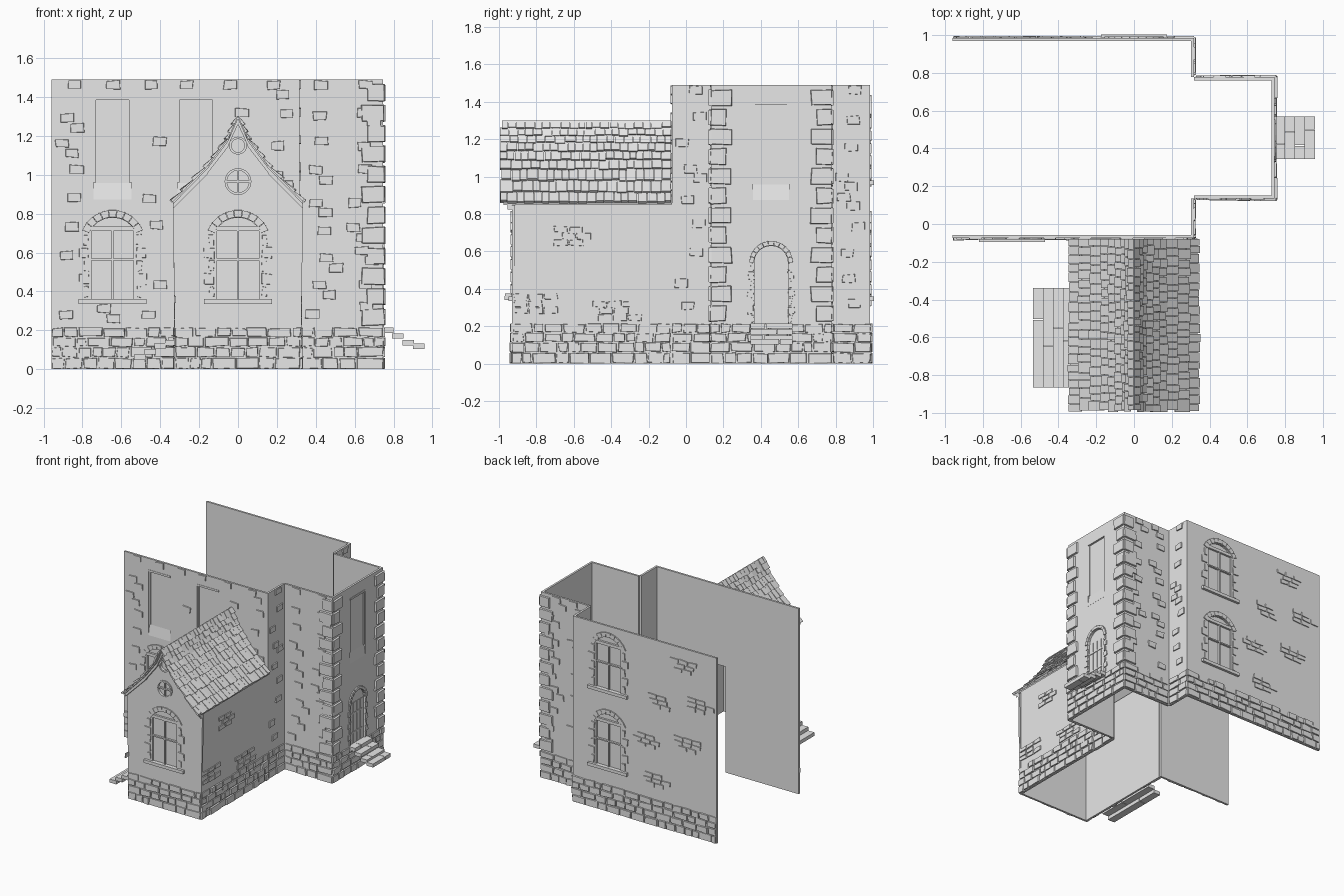
import bpy, bmesh, random
from math import radians, sin, cos, pi, asin
from mathutils import Matrix, Vector

random.seed(4)
if "Cube" in bpy.data.objects:
    bpy.data.objects.remove(bpy.data.objects["Cube"])

GREY = (0.8, 0.8, 0.8, 1)
mat = bpy.data.materials.new("stone grey")
mat.use_nodes = True
mat.diffuse_color = GREY
bsdf = next(n for n in mat.node_tree.nodes if n.type == 'BSDF_PRINCIPLED')
bsdf.inputs["Base Color"].default_value = GREY


# A wall frame F is (angle, offset): u runs along the wall, d points outward
def prism(bm, F, pts, d0, d1, taper=0.0):
    rot = Matrix.Rotation(radians(F[0]), 3, 'Z')
    cu = sum(p[0] for p in pts) / len(pts)
    cz = sum(p[1] for p in pts) / len(pts)
    k = 1 - taper
    back = [bm.verts.new(rot @ Vector((u, -F[1] - d0, z))) for u, z in pts]
    front = [bm.verts.new(rot @ Vector((cu + (u - cu) * k, -F[1] - d1, cz + (z - cz) * k)))
             for u, z in pts]
    n = len(pts)
    bm.faces.new(back[::-1])
    bm.faces.new(front)
    for i in range(n):
        j = (i + 1) % n
        bm.faces.new((back[i], back[j], front[j], front[i]))
    return front


def rect(u0, u1, z0, z1):
    return [(u0, z0), (u1, z0), (u1, z1), (u0, z1)]


def box(bm, F, u0, u1, z0, z1, d0, d1, taper=0.0):
    return prism(bm, F, rect(u0, u1, z0, z1), d0, d1, taper)


def stone(bm, F, u0, u1, z0, z1, depth):
    j = lambda: random.uniform(-0.004, 0.004)
    pts = [(u + j(), max(0, z + j())) for u, z in rect(u0, u1, z0, z1)]
    prism(bm, F, pts, -0.003, depth, 0.07)


def arc(cu, cz, r, a0, a1, n):
    return [(cu + r * cos(a0 + (a1 - a0) * i / n), cz + r * sin(a0 + (a1 - a0) * i / n))
            for i in range(n + 1)]


def ring(bm, F, cu, cz, r0, r1, a0, a1, n, depth, taper=0.0):
    inner, outer = arc(cu, cz, r0, a0, a1, n), arc(cu, cz, r1, a0, a1, n)
    for i in range(n):
        prism(bm, F, [inner[i], outer[i], outer[i + 1], inner[i + 1]], -0.016, depth, taper)


def finish(name, bm):
    bmesh.ops.recalc_face_normals(bm, faces=bm.faces)
    me = bpy.data.meshes.new(name)
    bm.to_mesh(me)
    bm.free()
    me.materials.append(mat)
    ob = bpy.data.objects.new(name, me)
    bpy.context.collection.objects.link(ob)
    return ob


FRONT, RIGHT, LEFT, BACK = (0, 0.075), (90, 0.745), (270, 0.322), (180, 0.984)
ANNEX, ANNEX_R = (0, 0.93), (90, 0.322)
RISE, WIN_R = 0.08, 0.13        # segmental window arch


def win_shape(u, z):
    a = asin(0.05 / WIN_R)
    return [(u - 0.12, z + 0.02), (u + 0.12, z + 0.02)] + arc(u, z + 0.31, WIN_R, a, pi - a, 8)


def niche_shape(u):
    return rect(u - 0.097, u + 0.097, 0.87, 1.4)


def door_shape(u, z, w, spring):
    return [(u - w, z), (u + w, z)] + arc(u, spring, w, 0, pi, 10)


# Roof section from ridge to eave, and the gable wall beneath it
ROOF = [(0, 1.3), (0.05, 1.185), (0.155, 1.045), (0.335, 0.86)]
half = [(x, z - 0.015) for x, z in ROOF[1:]]
GABLE = ([(-0.322, 0), (0.322, 0)] + half[::-1] + [(0, 1.28)] + [(-x, z) for x, z in half])

H = 1.49
opening = rect(-0.308, 0.308, -0.1, 0.85)
# name, frame, outline, recesses, base stone spans, loose bricks
WALLS = [
    ("front_wall", FRONT, rect(-0.96, 0.317, 0, H),
     [win_shape(-0.645, 0.34), niche_shape(-0.645), niche_shape(-0.215), opening], [(-0.96, -0.322)], 1),
    ("front_return_wall", (90, 0.317), rect(-0.075, 0.135, 0, H), [], [(-0.075, 0.135)], 1),
    ("tower_front_wall", (0, -0.135), rect(0.317, 0.745, 0, H), [], [(0.325, 0.75)], 1),
    ("tower_side_wall", RIGHT, rect(0.135, 0.777, 0, H),
     [niche_shape(0.455), door_shape(0.455, 0.215, 0.09, 0.54)], [(0.13, 0.78)], 0),
    ("tower_back_wall", (180, 0.777), rect(-0.745, -0.317, 0, H), [], [(-0.75, -0.325)], 1),
    ("back_return_wall", (90, 0.317), rect(0.777, 0.984, 0, H), [], [(0.785, 0.99)], 1),
    ("back_wall", BACK, rect(-0.317, 0.96, 0, H),
     [win_shape(0, 0.34), win_shape(0, 0.96)], [(-0.32, 0.96)], 0),
    ("annex_front_wall", ANNEX, GABLE,
     [win_shape(0, 0.34), arc(0, 1.15, 0.036, 0, 1.9 * pi, 19), arc(0, 0.965, 0.06, 0, 1.9 * pi, 19)],
     [(-0.325, 0.325)], 0),
    ("annex_right_wall", ANNEX_R, rect(-0.93, -0.075, 0, 0.86), [], [(-0.93, -0.08)], 0),
    ("annex_left_wall", LEFT, rect(0.075, 0.93, 0, 0.86),
     [door_shape(0.6, 0.15, 0.12, 0.52)], [(0.08, 0.93)], 0),
]

base, bricks = bmesh.new(), bmesh.new()
for name, F, outline, holes, spans, loose in WALLS:
    # Thin wall with shallow recesses cut into it
    bm = bmesh.new()
    prism(bm, F, outline, -0.016, 0)
    wall = finish(name, bm)
    if holes:
        bm = bmesh.new()
        for h in holes:
            prism(bm, F, h, -0.1 if h is opening else -0.012, 0.05)
        cutter = finish("cutter", bm)
        cutter.hide_render = True
        mod = wall.modifiers.new("recesses", 'BOOLEAN')
        mod.operation, mod.solver, mod.object = 'DIFFERENCE', 'EXACT', cutter
        deps = bpy.context.evaluated_depsgraph_get()
        cut = bpy.data.meshes.new_from_object(wall.evaluated_get(deps))
        wall.modifiers.clear()
        wall.data = cut
        bpy.data.objects.remove(cutter)
    # Rough stone base course
    for s0, s1 in spans:
        z = 0.0
        for top in (0.06, 0.115, 0.165, 0.215):
            u = s0
            while u < s1 - 0.01:
                e = u + random.uniform(0.05, 0.13)
                e = s1 if e > s1 - 0.04 else e
                stone(base, F, u + 0.003, e - 0.003, z + 0.003, top - 0.003, random.uniform(0.005, 0.013))
                u = e
            z = top
    # Loose bricks standing proud of the plaster
    if loose:
        u0, u1 = min(p[0] for p in outline), max(p[0] for p in outline)
        cols = max(1, round((u1 - u0) / 0.21))
        for i in range(cols):
            for j in range(9):
                u = u0 + (u1 - u0) * (i + 0.5) / cols + random.uniform(-0.05, 0.05)
                z = 1.43 - j * 0.143 + (random.uniform(-0.03, 0.02) if j else 0.01)
                for k in range(random.choice((1, 2))):
                    a, b = u - 0.04 + k * 0.05, u + 0.03 + k * 0.05
                    y = z - k * 0.05
                    clear = all(b < min(p[0] for p in h) - 0.05 or a > max(p[0] for p in h) + 0.05 or
                                y > max(p[1] for p in h) + 0.02 or y + 0.05 < min(p[1] for p in h) - 0.02
                                for h in holes)
                    if clear and a > u0 + 0.01 and b < u1 - 0.01 and y > 0.22:
                        stone(bricks, F, a, b, y, y + 0.045, 0.008)

# Patches of exposed brickwork
PATCHES = [(BACK, 0.69, 1.34), (BACK, 0.48, 1.0), (BACK, 0.82, 1.06), (BACK, 0.72, 0.72),
           (BACK, 0.45, 0.36), (BACK, 0.35, 0.66), (ANNEX_R, -0.58, 0.68), (ANNEX_R, -0.82, 0.32),
           (ANNEX_R, -0.38, 0.28), (LEFT, 0.3, 0.68), (LEFT, 0.82, 0.32)]
for F, u, z in PATCHES:
    for row in range(3):
        s = u - 0.11 + random.uniform(-0.03, 0.03)
        for k in range(random.choice((2, 3))):
            stone(bricks, F, s, s + 0.075, z + row * 0.036 - 0.05, z + row * 0.036 - 0.018, 0.007)
            s += 0.08
finish("base_stones", base)
finish("loose_bricks", bricks)

# Corner stones up the tower
bm = bmesh.new()
for i in range(12):
    z = 0.225 + i * 0.105
    wide, narrow = (0.115, 0.085) if i % 2 else (0.085, 0.115)
    stone(bm, RIGHT, 0.13, 0.13 + wide, z, z + 0.085, 0.014)
    stone(bm, RIGHT, 0.782 - wide, 0.782, z, z + 0.085, 0.014)
    stone(bm, (0, -0.135), 0.75 - narrow, 0.755, z, z + 0.085, 0.014)
    stone(bm, (180, 0.777), -0.755, -0.75 + narrow, z, z + 0.085, 0.012)
finish("corner_stones", bm)

# Arched windows with bars, sill and stone surround
bm = bmesh.new()
for F, u, z in ((FRONT, -0.645, 0.34), (ANNEX, 0, 0.34), (BACK, 0, 0.34), (BACK, 0, 0.96)):
    box(bm, F, u - 0.175, u + 0.175, z - 0.005, z + 0.02, -0.01, 0.02)
    for zz, t in ((0.22, 0.005), (0.37, 0.012)):
        box(bm, F, u - 0.12, u + 0.12, z + zz, z + zz + 2 * t, -0.013, 0.004)
    box(bm, F, u - 0.005, u + 0.005, z + 0.02, z + 0.38, -0.013, 0.002)
    for s in (-1, 1):
        a, b = sorted((u + s * 0.12, u + s * 0.108))
        box(bm, F, a, b, z + 0.02, z + 0.37, -0.013, 0.002)
        for k in range(5):
            a, b = sorted((u + s * 0.123, u + s * (0.175 if k % 2 else 0.15)))
            stone(bm, F, a, b, z + 0.03 + k * 0.067, z + 0.085 + k * 0.067, 0.007)
    a = asin(0.05 / WIN_R)
    ring(bm, F, u, z + 0.31, WIN_R + 0.002, WIN_R + 0.04, a, pi - a, 9, 0.008, 0.06)
finish("arched_windows", bm)

# Tall niches with frame and sloping sill
bm = bmesh.new()
for F, u in ((FRONT, -0.645), (FRONT, -0.215), (RIGHT, 0.455)):
    sill = box(bm, F, u - 0.097, u + 0.097, 0.87, 0.97, -0.014, 0.001)
    for v in sill[2:]:
        v.co.z = 0.874
    box(bm, F, u - 0.097, u + 0.097, 1.385, 1.4, -0.014, 0.003)
    for s in (-0.097, 0.085):
        box(bm, F, u + s, u + s + 0.012, 0.96, 1.39, -0.014, -0.004)
finish("tall_niches", bm)

# Round gable windows
bm = bmesh.new()
ring(bm, ANNEX, 0, 1.15, 0.034, 0.046, 0, 2 * pi, 20, 0.01)
ring(bm, ANNEX, 0, 0.965, 0.057, 0.069, 0, 2 * pi, 20, 0.008)
box(bm, ANNEX, -0.005, 0.005, 0.905, 1.025, -0.013, 0.004)
box(bm, ANNEX, -0.06, 0.06, 0.96, 0.97, -0.013, 0.004)
finish("round_windows", bm)

# Arched doors with planks, straps and surround
bm = bmesh.new()
for F, u, z, w, spring in ((RIGHT, 0.455, 0.215, 0.09, 0.54), (LEFT, 0.6, 0.15, 0.12, 0.52)):
    for k in range(4):
        a = u - w + k * w / 2
        box(bm, F, a + 0.002, a + w / 2 - 0.002, z, spring, -0.013, -0.009)
    for h in (0.25, 0.72):
        box(bm, F, u - w, u + w * 0.7, z + (spring - z) * h, z + (spring - z) * h + 0.012, -0.013, -0.005)
    ring(bm, F, u, spring, w + 0.002, w + 0.027, 0, pi, 11, 0.009, 0.06)
    for k in range(7):
        h = (spring - z) / 7
        for s in (-1, 1):
            a, b = sorted((u + s * (w + 0.002), u + s * (w + (0.035 if k % 2 else 0.02))))
            stone(bm, F, a, b, z + k * h + 0.004, z + (k + 1) * h - 0.003, 0.006)
finish("doors", bm)

# Stairs made of overlapping planks
for name, F, u0, u1, tops in (("tower_steps", RIGHT, 0.345, 0.57, (0.215, 0.185, 0.15, 0.132)),
                              ("annex_steps", LEFT, 0.34, 0.865, (0.15, 0.135, 0.105, 0.075))):
    bm = bmesh.new()
    for k, top in enumerate(tops):
        mid = u0 + (u1 - u0) * random.uniform(0.3, 0.7)
        for a, b in ((u0, mid - 0.002), (mid + 0.002, u1)):
            box(bm, F, a, b, top - 0.028, top, k * 0.053 - 0.005, k * 0.053 + 0.054)
    finish(name, bm)


def roof_point(t):
    t = min(max(t, 0), 1) * (len(ROOF) - 1)
    i = min(int(t), len(ROOF) - 2)
    return Vector(ROOF[i]).lerp(Vector(ROOF[i + 1]), t - i)


# Roof deck, shingles and verge boards
deck, tiles, verge = bmesh.new(), bmesh.new(), bmesh.new()
ROWS, ORIGIN = 9, (0, 0)
for s in (-1, 1):
    for p, q in zip(ROOF, ROOF[1:]):
        strip = [(s * p[0], p[1]), (s * q[0], q[1]), (s * q[0], q[1] - 0.012), (s * p[0], p[1] - 0.012)]
        prism(deck, ORIGIN, strip, 0.078, 0.975)
        edge = strip[:2] + [(s * q[0], q[1] - 0.035), (s * p[0], p[1] - 0.04)]
        prism(verge, ORIGIN, edge, 0.93, 0.955)
    for r in range(ROWS):
        p, q = roof_point(r / ROWS), roof_point((r + 1.15) / ROWS)
        n = Vector((-(q - p).y, (q - p).x)).normalized()
        n = n if n.y > 0 else -n
        d = 0.078
        while d < 0.98:
            e = min(d + random.uniform(0.035, 0.058), 0.985)
            e = 0.985 + random.uniform(0, 0.012) if e > 0.96 else e
            low = q + (q - p).normalized() * random.uniform(-0.006, 0.006)
            quad = [p, low, low + n * random.uniform(0.012, 0.02), p + n * 0.004]
            prism(tiles, ORIGIN, [(s * v.x, v.y) for v in quad], d + 0.0015, e - 0.0015)
            d = e
finish("roof_deck", deck)
finish("roof_shingles", tiles)
finish("verge_boards", verge)
